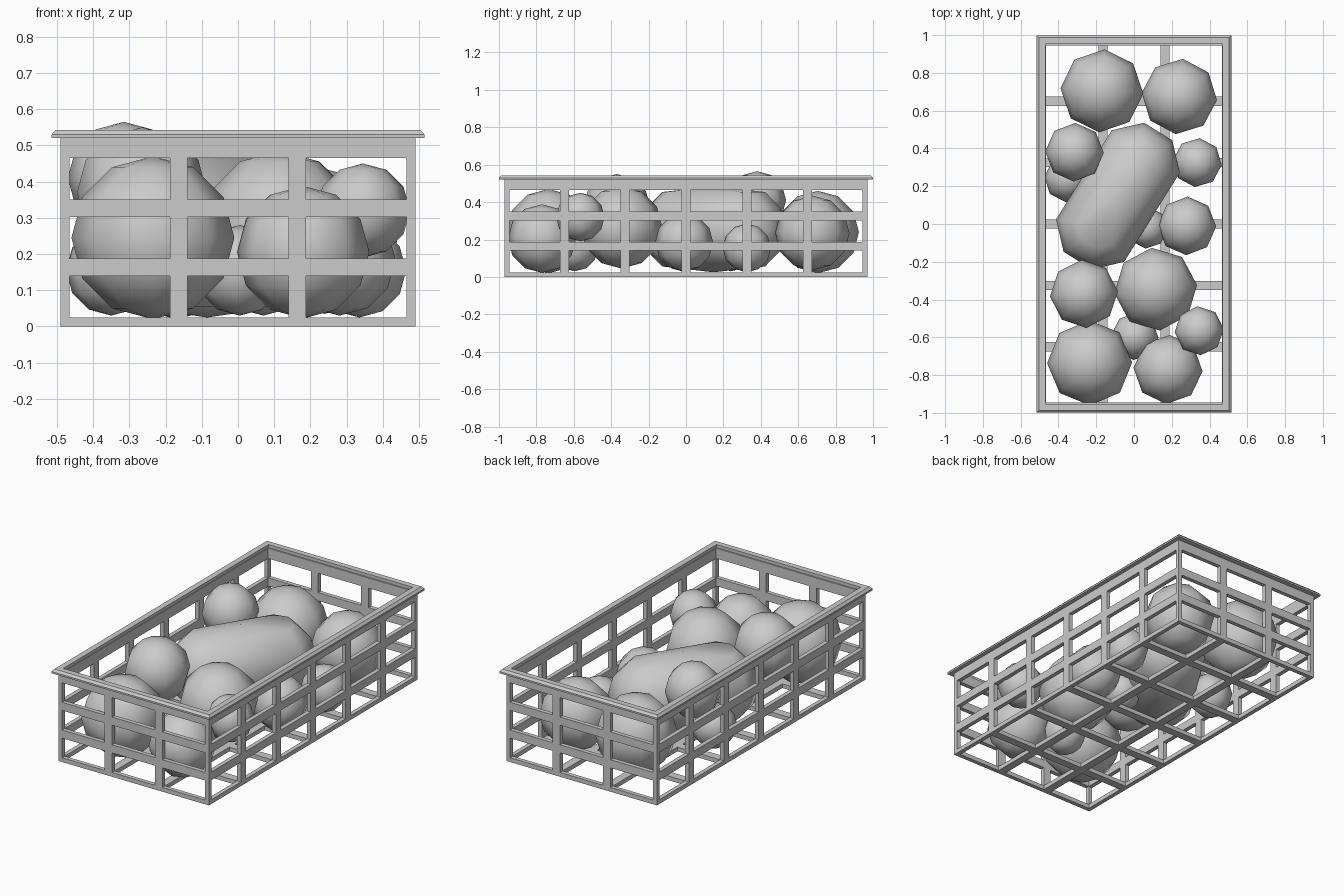
import bpy, bmesh, math, random
from mathutils import Matrix, Vector

if "Cube" in bpy.data.objects:
    bpy.data.objects.remove(bpy.data.objects["Cube"])

random.seed(4)
HX, HY, T = 0.49, 0.97, 0.025          # crate half sizes, wall thickness


def finish(bm, name, smooth=False):
    bmesh.ops.recalc_face_normals(bm, faces=bm.faces)
    me = bpy.data.meshes.new(name)
    bm.to_mesh(me)
    bm.free()
    ob = bpy.data.objects.new(name, me)
    bpy.context.collection.objects.link(ob)
    for p in me.polygons:
        p.use_smooth = smooth
    return ob


def breaks(half, centers, w=0.048):
    out = [-half, -half + T]
    for c in centers:
        out += [c - w / 2, c + w / 2]
    return out + [half - T, half]


def panel(name, us, vs, place, trim_u=False, trim_v=False):
    """Lattice panel: odd/odd cells are holes, extruded by the wall thickness."""
    bm = bmesh.new()
    nu, nv = len(us) - 1, len(vs) - 1
    for i in range(nu):
        for j in range(nv):
            if (i % 2 and j % 2) or (trim_u and i in (0, nu - 1)) or (trim_v and j in (0, nv - 1)):
                continue
            q = [(us[i], vs[j]), (us[i+1], vs[j]), (us[i+1], vs[j+1]), (us[i], vs[j+1])]
            bm.faces.new([bm.verts.new(place(u, v, 0)) for u, v in q])
    bmesh.ops.remove_doubles(bm, verts=bm.verts, dist=1e-5)
    shift = Vector(place(0, 0, T)) - Vector(place(0, 0, 0))
    faces = bm.faces[:]
    ext = bmesh.ops.extrude_face_region(bm, geom=faces, use_keep_orig=True)
    bmesh.ops.translate(bm, vec=shift, verts=[g for g in ext["geom"] if isinstance(g, bmesh.types.BMVert)])
    return finish(bm, name)


# lattice walls and floor
xs = breaks(HX, (-0.164, 0.164))
ys = breaks(HY, (-0.65, -0.325, 0, 0.325, 0.65))
zs = [0, T, 0.14, 0.188, 0.303, 0.351, 0.465, 0.525]
panel("front_wall", xs, zs, lambda u, v, t: (u, -HY + t, v))
panel("back_wall", xs, zs, lambda u, v, t: (u, HY - t, v))
panel("right_wall", ys, zs, lambda u, v, t: (HX - t, u, v), trim_u=True)
panel("left_wall", ys, zs, lambda u, v, t: (-HX + t, u, v), trim_u=True)
panel("crate_floor", xs, ys, lambda u, v, t: (u, v, t), trim_u=True, trim_v=True)

# bevelled rim swept around the top
bm = bmesh.new()
loops = []
for d, z in [(0.025, 0.52), (0.025, 0.53), (0.013, 0.543), (-0.021, 0.543), (-0.021, 0.52)]:
    loops.append([bm.verts.new((sx * (HX + d), sy * (HY + d + 0.004), z))
                  for sx, sy in ((-1, -1), (1, -1), (1, 1), (-1, 1))])
for k in range(5):
    a, b = loops[k], loops[(k + 1) % 5]
    for i in range(4):
        j = (i + 1) % 4
        bm.faces.new((a[i], a[j], b[j], b[i]))
finish(bm, "top_rim")


def lump(name, x, y, z, r, half_len=0.0, angle=0.0):
    """Low-poly round lump, optionally stretched to a capsule."""
    bm = bmesh.new()
    bmesh.ops.create_uvsphere(bm, u_segments=8, v_segments=6, radius=r)
    if half_len:
        bmesh.ops.rotate(bm, verts=bm.verts, matrix=Matrix.Rotation(math.pi / 8, 3, 'Z'))
        # pull the two halves apart along x
        for v in bm.verts:
            if abs(v.co.x) > 1e-4:
                v.co.x += math.copysign(half_len, v.co.x)
            else:
                v.co.y *= 1.0
    rot = angle if half_len else random.uniform(-0.12, 0.12)
    bmesh.ops.rotate(bm, verts=bm.verts, matrix=Matrix.Rotation(rot, 3, 'Z'))
    bmesh.ops.translate(bm, verts=bm.verts, vec=(x, y, z))
    return finish(bm, name, smooth=True)


# round contents: x, y, z, radius
for n, s in enumerate([
        (-0.17, 0.705, 0.24, 0.22), (0.24, 0.675, 0.235, 0.20),
        (-0.315, 0.38, 0.41, 0.155), (-0.35, 0.24, 0.155, 0.125),
        (0.335, 0.325, 0.155, 0.13), (0.28, -0.01, 0.185, 0.155),
        (0.115, -0.345, 0.265, 0.22), (-0.265, -0.37, 0.37, 0.18),
        (0.345, -0.565, 0.32, 0.13), (0.005, -0.595, 0.155, 0.125),
        (-0.235, -0.735, 0.245, 0.225), (0.18, -0.77, 0.205, 0.183),
        (0.07, -0.02, 0.14, 0.11)]):
    lump(f"round_produce_{n + 1}", *s)

# long one lying diagonally in the middle
lump("long_produce", -0.085, 0.148, 0.255, 0.23, half_len=0.19, angle=math.radians(58))
